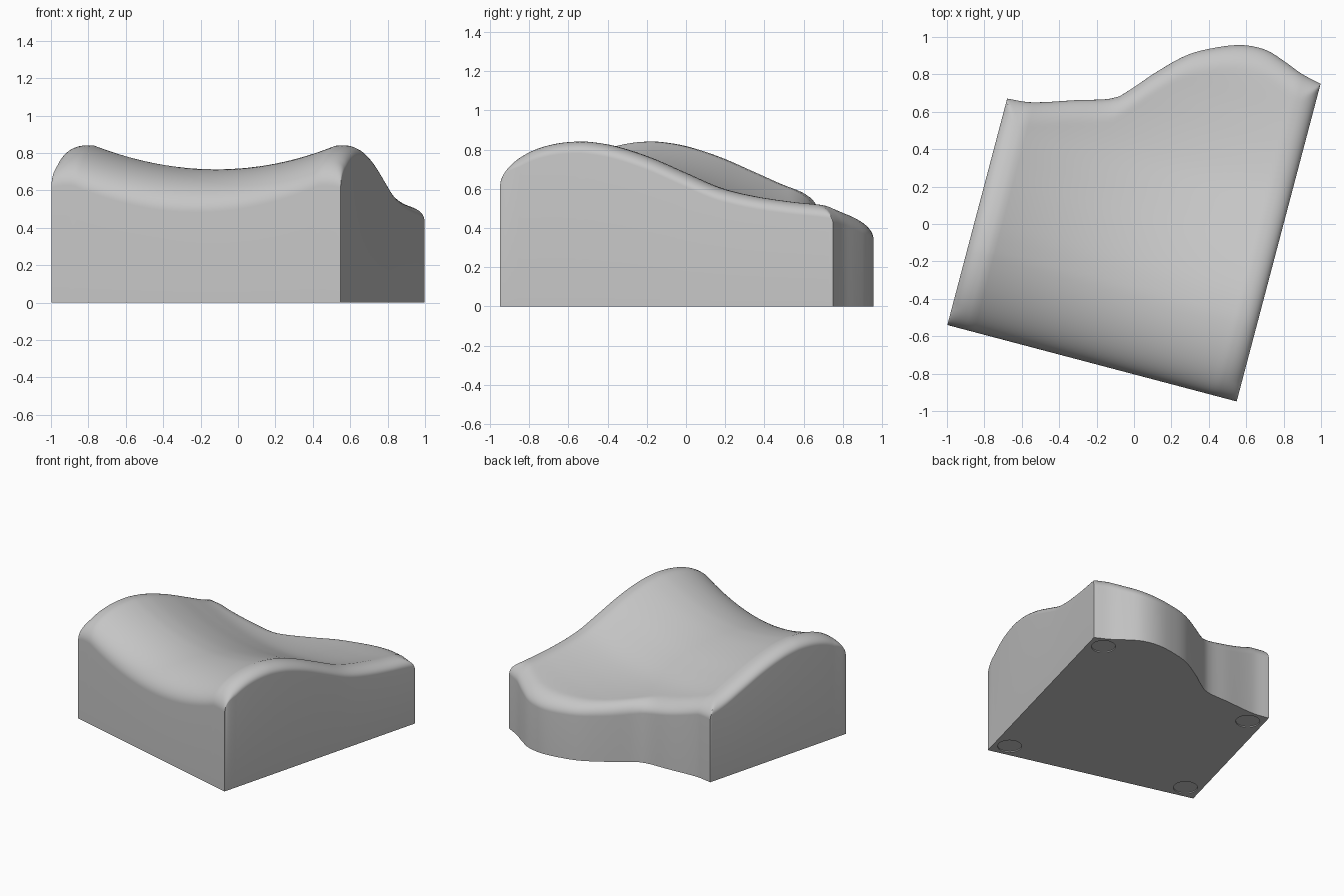
import bpy, bmesh, math
from mathutils import Matrix, Vector

if "Cube" in bpy.data.objects:
    bpy.data.objects.remove(bpy.data.objects["Cube"])

WIDTH = 1.6
COLS, ROWS = 56, 70
# Local footprint: s runs across the front, t runs towards the back
PLACE = Matrix.Translation((-0.998, -0.54, 0)) @ Matrix.Rotation(math.radians(-14.8), 4, 'Z')

# Wavy rear outline as (s, t)
BACK = [(0, 1.252), (.13, 1.266), (.37, 1.342), (.56, 1.405), (.64, 1.484),
        (.72, 1.577), (.86, 1.715), (.98, 1.787), (1.135, 1.848),
        (1.27, 1.857), (1.38, 1.824), (1.49, 1.782), (WIDTH, 1.757)]
# Side ridge from the crest to the back as (t, z)
RIDGE = [(.36, .84), (.44, .84), (.58, .818), (.76, .762), (.95, .682), (1.13, .607),
         (1.3, .565), (1.5, .535), (1.75, .508), (1.9, .475)]


def curve_at(points, x):
    """Smooth Hermite curve through a list of points."""
    def slope(i):
        a, b = points[max(i - 1, 0)], points[min(i + 1, len(points) - 1)]
        return (b[1] - a[1]) / (b[0] - a[0])

    i = 0
    while i < len(points) - 2 and x > points[i + 1][0]:
        i += 1
    (x0, y0), (x1, y1) = points[i], points[i + 1]
    d = x1 - x0
    u = (x - x0) / d
    return (y0 + (y1 - y0) * u * u * (3 - 2 * u) + d * u * (1 - u) ** 2 * slope(i)
            - d * u * u * (1 - u) * slope(i + 1))


def round_drop(dist, radius, depth):
    """Drop of a rounded edge at a distance from it."""
    k = max(0.0, 1 - dist / radius)
    return depth * (1 - math.sqrt(max(0.0, 1 - k * k)))


def ridge(t):
    """Rounded nose, then the long slope to the back."""
    if t < 0.4:
        return 0.841 - round_drop(t, 0.4, 0.215)
    return curve_at(RIDGE, t)


def height(s, t):
    across = min(1.0, abs(s - WIDTH / 2) / 0.68)
    dip = (0.143 - 0.035 * t) * (1 - across ** 2)
    side = round_drop(min(s, WIDTH - s), 0.09, 0.06) * min(1.0, 0.3 + t / 0.15)
    rear = round_drop(curve_at(BACK, s) - t, 0.13, 0.085)
    return ridge(t) - dip - max(side, rear)


def spaced(i, n):
    """Steps that crowd towards both ends."""
    return 0.5 - 0.5 * math.cos(math.pi * i / n)


# Body: sculpted top, vertical walls, flat base
bm = bmesh.new()
top = []
for i in range(COLS + 1):
    s = WIDTH * spaced(i, COLS)
    column = []
    for j in range(ROWS + 1):
        t = curve_at(BACK, s) * spaced(j, ROWS)
        column.append(bm.verts.new(PLACE @ Vector((s, t, height(s, t)))))
    top.append(column)
for a, b in zip(top, top[1:]):
    for j in range(ROWS):
        bm.faces.new((a[j], b[j], b[j + 1], a[j + 1]))
rim = ([c[0] for c in top[:-1]] + top[-1][:-1]
       + [c[-1] for c in reversed(top[1:])] + list(reversed(top[0][1:])))
floor = [bm.verts.new((v.co.x, v.co.y, 0)) for v in rim]
for i in range(len(rim)):
    k = (i + 1) % len(rim)
    bm.faces.new((floor[i], floor[k], rim[k], rim[i]))
bm.faces.new(list(reversed(floor)))
bmesh.ops.recalc_face_normals(bm, faces=bm.faces)
mesh = bpy.data.meshes.new("rest_body")
bm.to_mesh(mesh)
bm.free()
body = bpy.data.objects.new("rest_body", mesh)
bpy.context.collection.objects.link(body)

grey = bpy.data.materials.new("plain_grey")
grey.use_nodes = True
grey.diffuse_color = (0.56, 0.56, 0.56, 1)
grey.node_tree.nodes["Principled BSDF"].inputs["Base Color"].default_value = grey.diffuse_color
mesh.materials.append(grey)

# Very shallow round foot recesses near the base corners
INSET = 0.115
for s in (INSET, WIDTH - INSET):
    for t in (INSET, curve_at(BACK, s) - INSET):
        bpy.ops.mesh.primitive_cylinder_add(vertices=40, radius=0.085, depth=0.016,
                                            location=PLACE @ Vector((s, t, 0)))
        cutter = bpy.context.object
        cutter.name = "foot_recess_cutter"
        cutter.hide_render = True
        cutter.data.materials.append(grey)
        cut = body.modifiers.new("foot_recess", 'BOOLEAN')
        cut.operation = 'DIFFERENCE'
        cut.solver = 'EXACT'
        cut.object = cutter
        bpy.context.view_layer.objects.active = body
        bpy.ops.object.modifier_apply(modifier=cut.name)
        bpy.data.objects.remove(cutter)

bpy.ops.object.select_all(action='DESELECT')
body.select_set(True)
bpy.context.view_layer.objects.active = body
bpy.ops.object.shade_smooth_by_angle(angle=math.radians(35))
